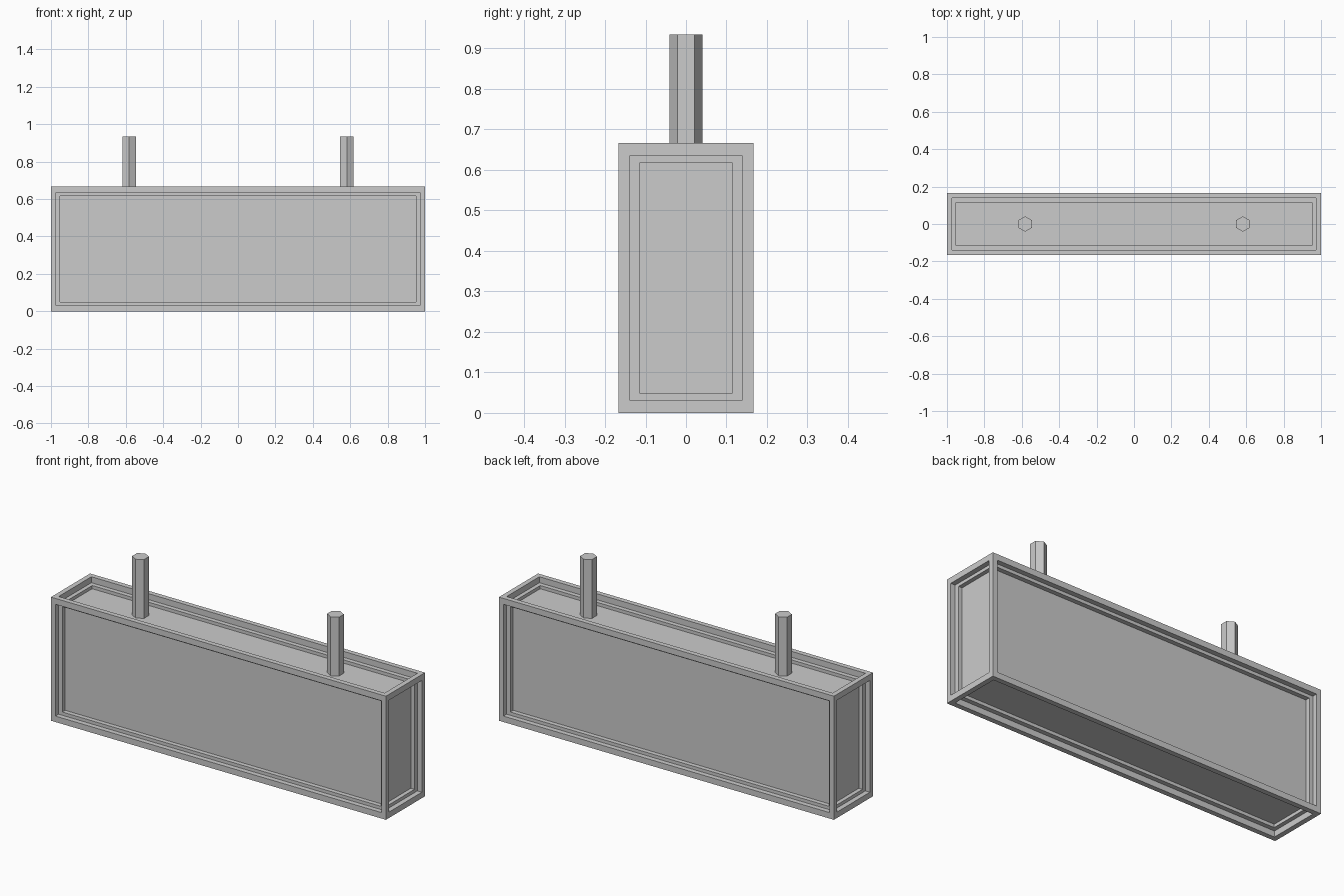
import bpy, bmesh
from math import copysign, pi

if "Cube" in bpy.data.objects:
    bpy.data.objects.remove(bpy.data.objects["Cube"])

# half sizes (x, y, z) of the outer frame, inner frame and panel box
LEVELS = [(1.0, 0.1667, 0.3335), (0.973, 0.1395, 0.3015), (0.951, 0.115, 0.284)]
MID_Z = 0.3335


def finish(name, bm, loc=(0, 0, 0)):
    bm.normal_update()
    mesh = bpy.data.meshes.new(name)
    bm.to_mesh(mesh)
    bm.free()
    ob = bpy.data.objects.new(name, mesh)
    ob.location = loc
    bpy.context.collection.objects.link(ob)
    return ob


def step(bm, faces, axes_of, half):
    """Extrude each face and move the chosen axes to the given half sizes."""
    out = []
    for f in faces:
        n = max(range(3), key=lambda i: abs(f.normal[i]))
        new = bmesh.ops.extrude_discrete_faces(bm, faces=[f])["faces"][0]
        for v in new.verts:
            for i in axes_of(n):
                v.co[i] = copysign(half[i], v.co[i])
        new.normal_update()
        out.append(new)
    return out


# framed box: every side steps down twice to a recessed panel
bm = bmesh.new()
bmesh.ops.create_cube(bm, size=2)
for v in bm.verts:
    v.co = [c * h for c, h in zip(v.co, LEVELS[0])]
bm.normal_update()
faces = list(bm.faces)
for half in LEVELS[1:]:
    faces = step(bm, faces, lambda n: [i for i in range(3) if i != n], half)
    faces = step(bm, faces, lambda n: [n], half)
finish("framed_box", bm, (0, 0, MID_Z))

# hexagonal hanging posts, standing on the top panel
bottom, top = MID_Z + LEVELS[2][2] - 0.005, 0.935
for name, x in (("left_post", -0.582), ("right_post", 0.582)):
    bpy.ops.mesh.primitive_cylinder_add(vertices=6, radius=0.041, depth=top - bottom,
                                        location=(x, 0, (top + bottom) / 2))
    post = bpy.context.object
    post.name = name
    # turn so that corners point to front and back
    co = [v.co for v in post.data.vertices]
    if max(c.y for c in co) < max(c.x for c in co):
        post.rotation_euler.z = pi / 6
